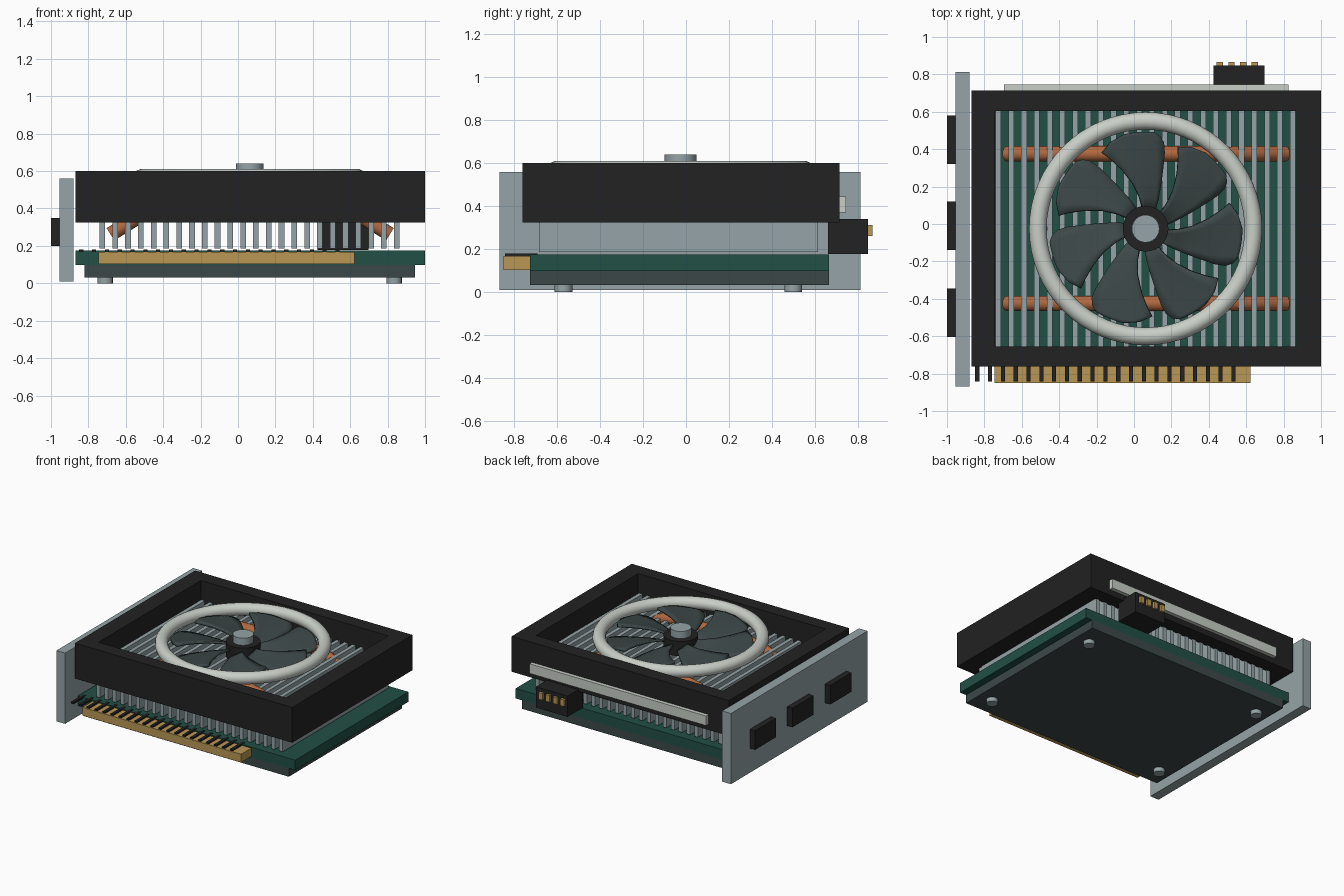
import bpy, bmesh, math

if "Cube" in bpy.data.objects:
    bpy.data.objects.remove(bpy.data.objects["Cube"], do_unlink=True)


def material(name, r, g, b):
    m = bpy.data.materials.new(name)
    m.use_nodes = True
    m.diffuse_color = (r, g, b, 1)
    m.node_tree.nodes["Principled BSDF"].inputs["Base Color"].default_value = (r, g, b, 1)
    return m


BLACK = material("black plastic", .016, .016, .016)
SLATE = material("dark slate", .046, .064, .064)
GREEN = material("board green", .015, .08, .06)
GOLD = material("gold", .49, .31, .09)
SILVER = material("brushed silver", .30, .37, .385)
PALE = material("pale ring grey", .58, .62, .57)
COPPER = material("copper", .44, .14, .05)

FAN_X, FAN_Y = .062, -.025


def finish(bm, name, mat, smooth=False):
    bmesh.ops.recalc_face_normals(bm, faces=bm.faces)
    mesh = bpy.data.meshes.new(name)
    bm.to_mesh(mesh)
    bm.free()
    mesh.materials.append(mat)
    ob = bpy.data.objects.new(name, mesh)
    bpy.context.collection.objects.link(ob)
    if smooth:
        bpy.ops.object.select_all(action='DESELECT')
        bpy.context.view_layer.objects.active = ob
        ob.select_set(True)
        bpy.ops.object.shade_smooth_by_angle(angle=math.radians(40))
    return ob


def box(name, mat, x, y, z):
    """Box from (min, max) ranges on each axis."""
    bm = bmesh.new()
    bmesh.ops.create_cube(bm, size=1)
    for v in bm.verts:
        v.co = [(r[0] + r[1]) / 2 + c * (r[1] - r[0]) for c, r in zip(v.co, (x, y, z))]
    return finish(bm, name, mat)


def cylinder(name, mat, x, y, z, radius, sides=24):
    bm = bmesh.new()
    bmesh.ops.create_cone(bm, cap_ends=True, segments=sides, radius1=radius,
                          radius2=radius, depth=z[1] - z[0])
    bmesh.ops.translate(bm, verts=bm.verts, vec=(x, y, (z[0] + z[1]) / 2))
    return finish(bm, name, mat, True)


# Circuit board, backplate and feet
box("circuit_board", GREEN, (-.87, 1), (-.725, .665), (.098, .176))
box("backplate", SLATE, (-.82, .945), (-.725, .665), (.032, .098))
for x in (-.71, .835):
    for y in (-.57, .5):
        cylinder("foot_screw", SILVER, x, y, (0, .033), .041, 16)

# Edge connector with contact strips
box("edge_connector", GOLD, (-.745, .622), (-.85, -.725), (.104, .168))
for i in range(21):
    x = -.838 + i * .0685
    box("contact_strip", BLACK, (x - .011, x + .011), (-.842, -.69), (.166, .18))

# Mounting bracket with ports
box("bracket", SILVER, (-.955, -.88), (-.868, .812), (.01, .56))
for y in (-.475, -.01, .45):
    box("port", BLACK, (-1, -.95), (y - .13, y + .13), (.2, .348))

# Heatsink fins
for i in range(24):
    x = -.725 + i * .0684
    box("heatsink_fin", SILVER, (x - .015, x + .015), (-.683, .615), (.187, .45))

# Copper heat pipes, rising over the fins
for y in (-.425, .375):
    curve = bpy.data.curves.new("heat_pipe", 'CURVE')
    curve.dimensions = '3D'
    curve.bevel_depth = .041
    curve.bevel_resolution = 3
    curve.use_fill_caps = True
    path = curve.splines.new('POLY')
    points = [(-.682, .262), (-.5, .375), (-.36, .44), (-.25, .46)]
    points += [(2 * .065 - x, z) for x, z in reversed(points)]
    path.points.add(len(points) - 1)
    for p, (x, z) in zip(path.points, points):
        p.co = (x, y, z, 1)
    path.use_smooth = True
    curve.materials.append(COPPER)
    bpy.context.collection.objects.link(bpy.data.objects.new("heat_pipe", curve))

# Open rectangular shroud
for y in ((-.762, -.655), (.605, .715)):
    box("shroud_long_wall", BLACK, (-.87, 1), y, (.325, .6))
for x in ((-.87, -.742), (.87, 1)):
    box("shroud_side_wall", BLACK, x, (-.655, .605), (.325, .6))
box("rear_trim_strip", PALE, (-.695, .825), (.71, .745), (.37, .445))

# Power socket and pins
box("power_socket", BLACK, (.425, .698), (.66, .848), (.178, .34))
for i in range(4):
    x = .459 + i * .0625
    box("power_pin", GOLD, (x - .017, x + .017), (.84, .867), (.26, .312))

# Fan ring: circle swept around the fan axis
bm = bmesh.new()
profile = [bm.verts.new((FAN_X + .576 + .047 * math.cos(a), FAN_Y, .565 + .046 * math.sin(a)))
           for a in (math.tau * i / 14 for i in range(14))]
edges = [bm.edges.new((profile[i], profile[i - 1])) for i in range(len(profile))]
bmesh.ops.spin(bm, geom=profile + edges, cent=(FAN_X, FAN_Y, 0), axis=(0, 0, 1),
               angle=math.tau, steps=64, use_merge=True)
bmesh.ops.remove_doubles(bm, verts=bm.verts, dist=.0005)
finish(bm, "fan_ring", PALE, True)

# Fan hub and cap
cylinder("fan_hub", BLACK, FAN_X, FAN_Y, (.47, .585), .122, 32)
cylinder("fan_cap", SILVER, FAN_X, FAN_Y, (.58, .64), .074, 24)

# Seven swept blades: (radius, leading angle, trailing angle) stations
stations = [(.1, 98, 62), (.17, 101, 67), (.25, 106, 71), (.34, 112, 74),
            (.42, 117, 76), (.47, 120, 78), (.5, 112, 81), (.518, 103, 85)]
STEPS = 6
for n in range(7):
    bm = bmesh.new()
    rows = []
    for radius, lead, trail in stations:
        row = []
        for j in range(STEPS + 1):
            a = lead + (trail - lead) * j / STEPS
            turn = math.radians(a - n * 360 / 7)
            z = .545 + .0012 * (a - 92)
            row.append(bm.verts.new((FAN_X + radius * math.cos(turn),
                                     FAN_Y + radius * math.sin(turn), z)))
        rows.append(row)
    for r0, r1 in zip(rows, rows[1:]):
        for j in range(STEPS):
            bm.faces.new((r0[j], r0[j + 1], r1[j + 1], r1[j]))
    blade = finish(bm, "fan_blade", SLATE, True)
    solid = blade.modifiers.new("thickness", 'SOLIDIFY')
    solid.thickness = .018
    solid.offset = 0
